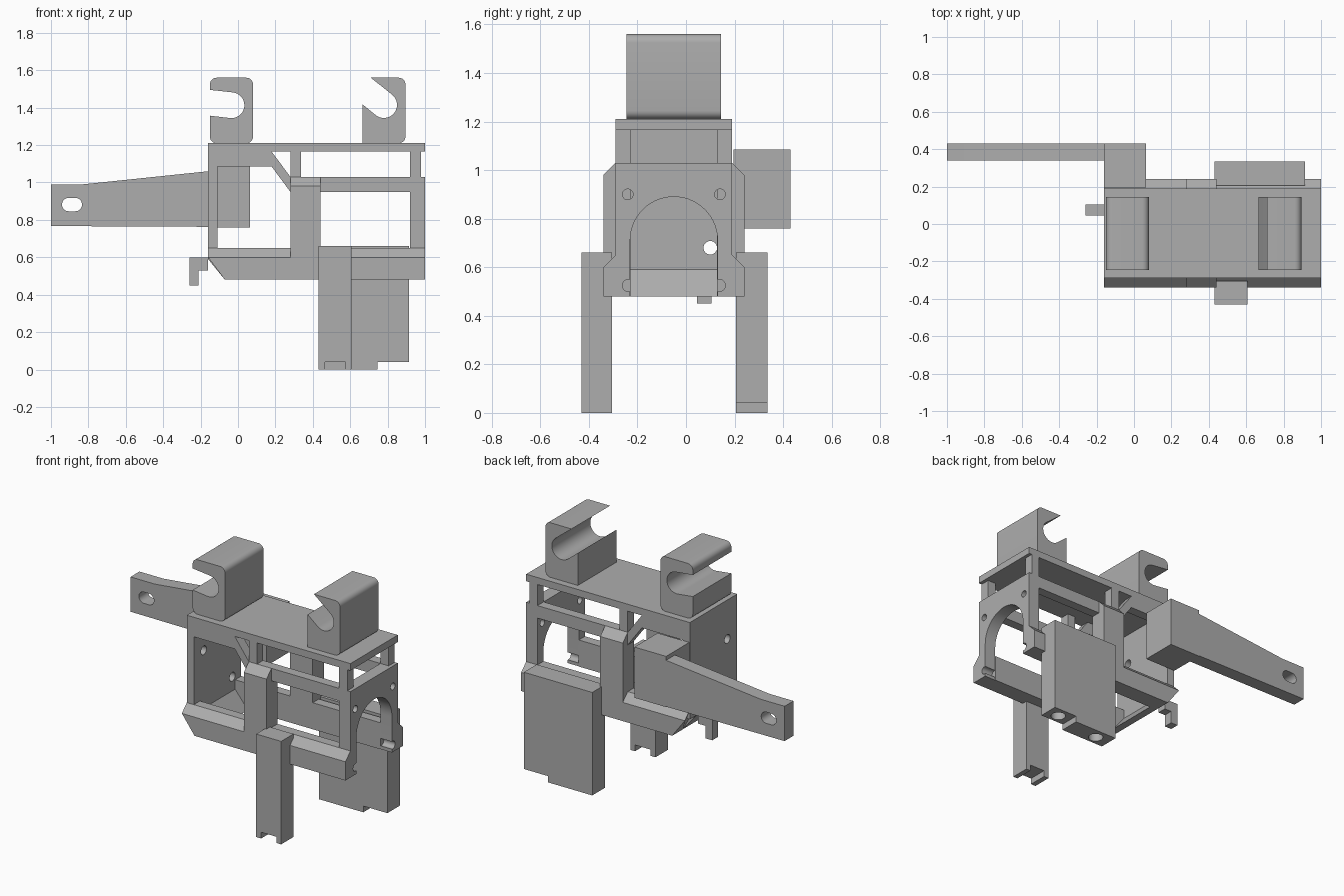
import bpy, bmesh, math
from mathutils import Vector

if "Cube" in bpy.data.objects:
    bpy.data.objects.remove(bpy.data.objects["Cube"])

grey = bpy.data.materials.new("plain_grey")
grey.use_nodes = True
grey.diffuse_color = (0.42, 0.42, 0.42, 1)
grey.node_tree.nodes["Principled BSDF"].inputs["Base Color"].default_value = grey.diffuse_color

MID = -0.05          # mirror plane of the frame in y
FRONT, INNER = -0.29, -0.228


def prism(name, outline, axis, a, b):
    """Extrude a 2D outline (yz, xz or xy) along the given axis from a to b."""
    place = {"x": lambda p, t: (t, p[0], p[1]),
             "y": lambda p, t: (p[0], t, p[1]),
             "z": lambda p, t: (p[0], p[1], t)}[axis]
    bm = bmesh.new()
    ends = [[bm.verts.new(place(p, t)) for p in outline] for t in (a, b)]
    bm.faces.new(ends[0])
    bm.faces.new(ends[1][::-1])
    for i in range(len(outline)):
        j = (i + 1) % len(outline)
        bm.faces.new((ends[0][i], ends[0][j], ends[1][j], ends[1][i]))
    bmesh.ops.recalc_face_normals(bm, faces=bm.faces)
    mesh = bpy.data.meshes.new(name)
    bm.to_mesh(mesh)
    bm.free()
    mesh.materials.append(grey)
    ob = bpy.data.objects.new(name, mesh)
    bpy.context.collection.objects.link(ob)
    return ob


def box(name, x0, x1, y0, y1, z0, z1):
    return prism(name, [(x0, z0), (x1, z0), (x1, z1), (x0, z1)], "y", y0, y1)


def arc(cx, cy, r, start, end, n=16):
    steps = [math.radians(start + (end - start) * i / n) for i in range(n + 1)]
    return [(cx + r * math.cos(t), cy + r * math.sin(t)) for t in steps]


def circle(cx, cy, r):
    return arc(cx, cy, r, 0, 345, 23)


def cut(ob, *cutters):
    """Subtract the cutters and keep only the resulting mesh."""
    for c in cutters:
        c.hide_render = True
        mod = ob.modifiers.new("cut", "BOOLEAN")
        mod.operation, mod.solver, mod.object = "DIFFERENCE", "EXACT", c
    graph = bpy.context.evaluated_depsgraph_get()
    mesh = bpy.data.meshes.new_from_object(ob.evaluated_get(graph))
    ob.modifiers.clear()
    ob.data = mesh
    for c in cutters:
        bpy.data.objects.remove(c)


def smooth(ob):
    bpy.ops.object.select_all(action="DESELECT")
    ob.select_set(True)
    bpy.context.view_layer.objects.active = ob
    bpy.ops.object.shade_smooth_by_angle(angle=math.radians(30))


def flip(y):
    return 2 * MID - y


# Top plate
box("top_plate", -0.16, 1, FRONT, flip(FRONT), 1.165, 1.21)

# Arched end plate with screw holes and snap notches
half = [(FRONT, 1.03), (FRONT, 0.65), (-0.34, 0.6), (-0.34, 0.48), (-0.23, 0.48)]
arch = arc(MID, 0.71, 0.18, 180, 0, 28)
outline = half + arch + [(flip(y), z) for y, z in reversed(half)]
end_plate = prism("arched_end_plate", outline, "x", 0.92, 1)
cutters = []
for y, z, r in ((-0.24, 0.9, 0.022), (-0.237, 0.525, 0.025)):
    for yy in (y, flip(y)):
        cutters.append(prism("hole_cutter", circle(yy, z, r), "x", 0.8, 1.1))
cut(end_plate, *cutters)
smooth(end_plate)

# Solid end plate with two holes and a slanted lower lip
solid = box("solid_end_plate", -0.16, -0.11, FRONT, flip(FRONT), 0.59, 1.165)
cut(solid, *[prism("hole_cutter", circle(y, z, 0.028), "x", -0.3, 0)
             for y, z in ((0.1, 0.68), (-0.19, 0.96))])
smooth(solid)
prism("slanted_lip", [(-0.16, 0.59), (-0.07, 0.48), (-0.02, 0.48), (-0.11, 0.59)],
      "y", INNER, flip(INNER))

# Side frames, the same on front and back
for side, m in (("front", lambda y: y), ("back", flip)):
    rail = prism(side + "_bottom_rail",
                 [(m(-0.34), 0.48), (m(-0.34), 0.6), (m(FRONT), 0.65),
                  (m(INNER), 0.65), (m(INNER), 0.48)], "x", -0.16, 0.92)
    for v in rail.data.vertices:
        if v.co.x < 0 and v.co.z < 0.5:
            v.co.x = -0.07
    prism(side + "_column",
          [(m(-0.34), 0.6), (m(-0.34), 0.98), (m(FRONT), 1.03),
           (m(INNER), 1.03), (m(INNER), 0.6)], "x", 0.28, 0.44)
    box(side + "_top_rail", 0.44, 0.92, m(FRONT), m(INNER), 0.95, 1.03)
    prism(side + "_brace",
          [(-0.11, 1.085), (0.18, 1.085), (0.28, 0.95), (0.28, 1.03),
           (0.18, 1.165), (-0.11, 1.165)], "y", m(FRONT), m(INNER))
    for x in (0.28, 0.92):
        box(side + "_post", x, x + 0.058, m(FRONT), m(INNER), 1.03, 1.165)

# Small hook on the solid end
prism("end_hook", [(-0.26, 0.45), (-0.21, 0.45), (-0.21, 0.53), (-0.16, 0.53),
                   (-0.16, 0.6), (-0.26, 0.6)], "y", 0.045, 0.105)

# Front leg with a notched foot
prism("front_leg", [(0.43, 0), (0.465, 0), (0.465, 0.04), (0.575, 0.04),
                    (0.575, 0), (0.607, 0), (0.607, 0.66), (0.43, 0.66)],
      "y", -0.43, -0.305)

# Wide back leg with a stepped foot and two blind holes
back_leg = prism("back_leg", [(0.43, 0), (0.745, 0), (0.745, 0.04), (0.915, 0.04),
                              (0.915, 0.66), (0.43, 0.66)], "y", 0.205, 0.335)
cut(back_leg, *[prism("hole_cutter", circle(x, 0.265, 0.045), "z", -0.1, z)
                for x, z in ((0.53, 0.06), (0.83, 0.1))])
smooth(back_leg)

# Arm with its mounting block and slotted tip
box("arm_block", -0.16, 0.065, 0.195, 0.43, 0.76, 1.085)
arm = prism("arm", [(-1, 0.767), (-0.16, 0.763), (-0.16, 1.06), (-0.83, 0.99),
                    (-1, 0.99)], "y", 0.34, 0.43)
slot = arc(-0.905, 0.882, 0.036, 90, 270) + arc(-0.87, 0.882, 0.036, -90, 90)
cut(arm, prism("slot_cutter", slot, "y", 0.2, 0.6))
smooth(arm)

# Clips on the top plate
R = 0.035
left_clip = (arc(-0.15 + R, 1.21 + R, R, 180, 270, 6)
             + arc(0.08 - R, 1.21 + R, R, -90, 0, 6)
             + arc(0.08 - R, 1.56 - R, R, 0, 90, 6)
             + arc(-0.15 + R, 1.56 - R, R, 90, 180, 6)
             + [(-0.15, 1.495)]
             + arc(-0.035, 1.413, 0.069, 83, -97, 20)
             + [(-0.15, 1.357)])
right_clip = ([(0.665, 1.21)]
              + arc(0.895 - R, 1.21 + R, R, -90, 0, 6)
              + arc(0.895 - R, 1.56 - R, R, 0, 90, 6)
              + [(0.71, 1.56)]
              + arc(0.78, 1.415, 0.07, 52, -128, 20)
              + [(0.665, 1.418)])
for name, pts in (("left_end_clip", left_clip), ("right_end_clip", right_clip)):
    smooth(prism(name, pts, "y", -0.245, 0.145))
